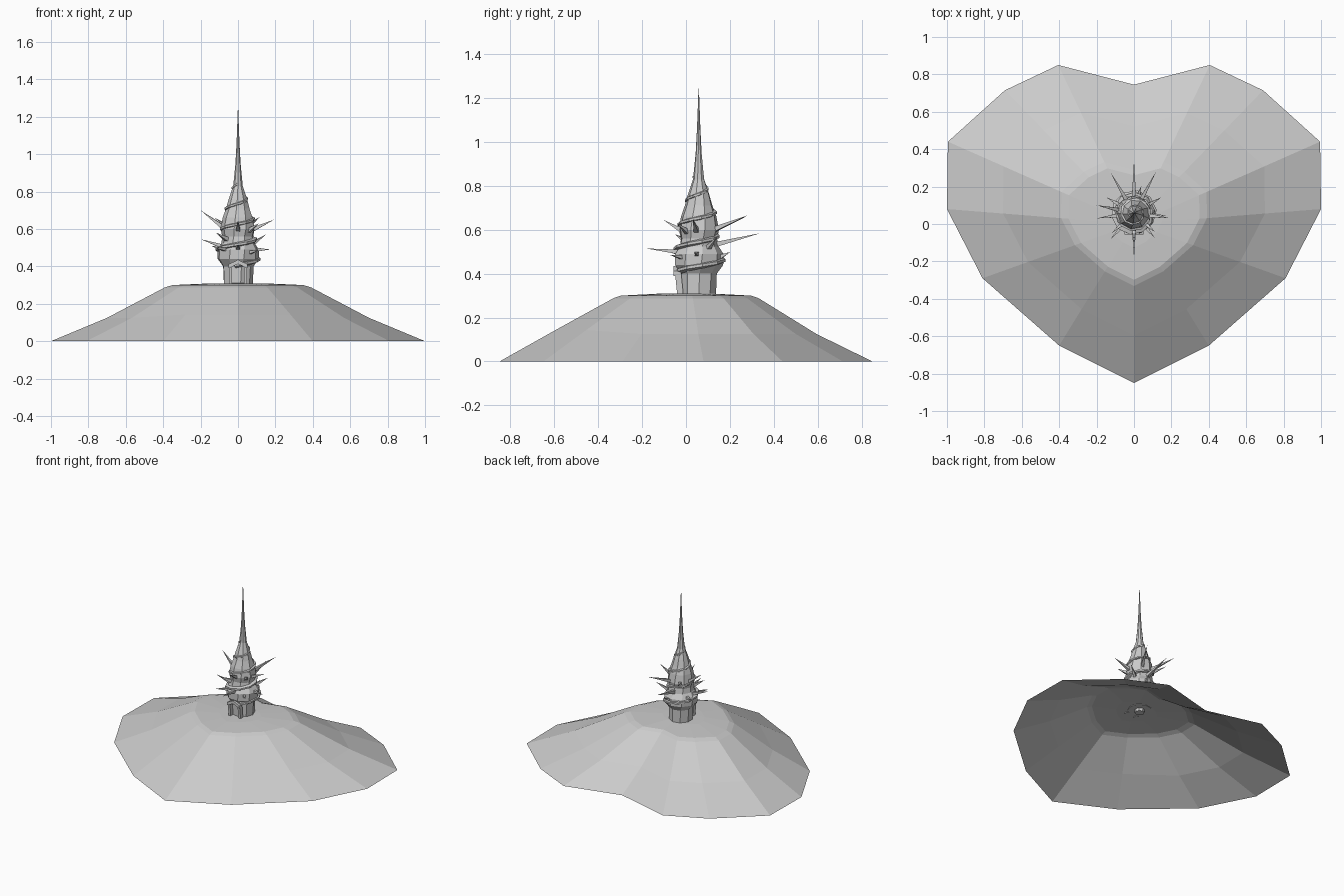
import bpy, bmesh
from math import sin, cos, pi, radians
from mathutils import Vector

if "Cube" in bpy.data.objects:
    bpy.data.objects.remove(bpy.data.objects["Cube"])

CX, CY = 0.0, 0.058   # tower axis


def make(name, bm, recalc=True):
    if recalc:
        bmesh.ops.recalc_face_normals(bm, faces=bm.faces)
    me = bpy.data.meshes.new(name)
    bm.to_mesh(me)
    bm.free()
    ob = bpy.data.objects.new(name, me)
    bpy.context.collection.objects.link(ob)
    return ob


def skin(bm, rings, closed=True):
    # bridge consecutive rings of vertices
    for a, b in zip(rings, rings[1:]):
        n = len(a)
        for i in range(n if closed else n - 1):
            j = (i + 1) % n
            bm.faces.new((a[i], a[j], b[j], b[i]))


# heart-shaped open shell hill
half = [(0.40, -0.65), (0.81, -0.29), (1.0, 0.08), (0.995, 0.44),
        (0.69, 0.715), (0.405, 0.85)]
outline = [(0, -0.85)] + half + [(0, 0.745)] + [(-x, y) for x, y in reversed(half)]
bm = bmesh.new()
rings = []
for s, z in [(1, 0), (0.70, 0.125), (0.39, 0.288), (0.35, 0.300), (0.15, 0.309)]:
    rings.append([bm.verts.new((x * s, y * s, z + (0.018 if s == 0.70 and y < -0.5 else 0)))
                  for x, y in outline])
skin(bm, rings)
mid = bm.verts.new((0, 0.0, 0.310))
top = rings[-1]
for i in range(len(top)):
    bm.faces.new((top[i], top[(i + 1) % len(top)], mid))
make("heart_hill", bm)


def lathe(name, profile, sides, twist=0.0):
    bm = bmesh.new()
    rings = []
    for k, (r, z) in enumerate(profile):
        rings.append([bm.verts.new((CX + r * cos(2 * pi * i / sides + twist * k),
                                    CY + r * sin(2 * pi * i / sides + twist * k), z))
                      for i in range(sides)])
    skin(bm, rings)
    bm.faces.new(rings[0])
    bm.faces.new(rings[-1])
    return make(name, bm)


# tower body and its long needle
lathe("tower", [(0.080, 0.305), (0.083, 0.40), (0.112, 0.44), (0.113, 0.49),
                (0.090, 0.525), (0.084, 0.56), (0.093, 0.60), (0.082, 0.66),
                (0.064, 0.71), (0.050, 0.76), (0.026, 0.83), (0.014, 0.95),
                (0.008, 1.06), (0.001, 1.245)], 9, 0.05)
# little foot that pokes through under the hill
lathe("foot_pin", [(0.032, 0.285), (0.036, 0.32)], 8)

# spiral ledge winding up the tower
guide = [(0.40, 0.088), (0.44, 0.113), (0.50, 0.112), (0.56, 0.088), (0.62, 0.090),
         (0.66, 0.083), (0.71, 0.065), (0.76, 0.049), (0.83, 0.025), (0.90, 0.014)]


def radius_at(z):
    for (z0, r0), (z1, r1) in zip(guide, guide[1:]):
        if z <= z1:
            return r0 + (r1 - r0) * (z - z0) / (z1 - z0)
    return guide[-1][1]


bm = bmesh.new()
rings = []
steps, turns = 40, 4
for k in range(steps + 1):
    t = k / steps
    a = radians(-100) + 2 * pi * turns * t
    z = 0.405 + 0.435 * t
    r = radius_at(z)
    w, h = 0.011 * (1 - 0.6 * t), 0.014 * (1 - 0.3 * t)
    rings.append([bm.verts.new((CX + rr * cos(a), CY + rr * sin(a), zz)) for rr, zz in
                  [(r - 0.012, z - h), (r + w, z - h * 0.4), (r + w, z + h * 0.5), (r - 0.012, z + h)]])
skin(bm, rings)
bm.faces.new(rings[0])
bm.faces.new(rings[-1])
make("spiral_ledge", bm)


# four-sided thorns: (angle, base z, tip reach, tip z)
def thorn(bm, ang, z0, reach, z1, base=0.016):
    a = radians(ang)
    out = Vector((cos(a), sin(a), 0))
    axis = Vector((CX, CY, 0))
    p = axis + out * (radius_at(z0) - 0.014) + Vector((0, 0, z0))
    q = axis + out * reach + Vector((0, 0, z1))
    d = (q - p).normalized()
    u = d.cross(Vector((0, 0, 1))).normalized()
    v = u.cross(d)
    ring = [bm.verts.new(p + (u * cos(i * pi / 2 + pi / 4) + v * sin(i * pi / 2 + pi / 4)) * base)
            for i in range(4)]
    tip = bm.verts.new(q)
    for i in range(4):
        bm.faces.new((ring[i], ring[(i + 1) % 4], tip))
    bm.faces.new(ring[::-1])


upper = [(-90, 0.595, 0.16, 0.645), (-42, 0.59, 0.15, 0.63), (-8, 0.595, 0.195, 0.65),
         (62, 0.60, 0.25, 0.665), (90, 0.535, 0.282, 0.585), (120, 0.60, 0.25, 0.66),
         (168, 0.605, 0.205, 0.70), (222, 0.545, 0.16, 0.58)]
lower = [(-90, 0.50, 0.24, 0.515), (-50, 0.475, 0.17, 0.485), (-5, 0.49, 0.175, 0.49),
         (30, 0.52, 0.17, 0.57), (75, 0.475, 0.15, 0.50), (150, 0.50, 0.17, 0.51),
         (188, 0.51, 0.20, 0.545), (228, 0.49, 0.19, 0.50)]
bm = bmesh.new()
for args in upper:
    thorn(bm, *args)
for args in lower:
    thorn(bm, *args, base=0.014)
make("thorns", bm)


# doorway: leaning posts and an arch at the front of the tower
def box(bm, c, s):
    vs = bmesh.ops.create_cube(bm, size=1)["verts"]
    for v in vs:
        v.co = Vector((v.co.x * s[0] + c[0], v.co.y * s[1] + c[1], v.co.z * s[2] + c[2]))
    return vs


bm = bmesh.new()
for sx in (-1, 1):
    for v in box(bm, (sx * 0.040, -0.026, 0.355), (0.018, 0.028, 0.10)):
        if v.co.z > 0.36:
            v.co.y -= 0.010
    for v in box(bm, (sx * 0.024, -0.040, 0.412), (0.052, 0.034, 0.022)):
        v.co.z += 0.014 - abs(v.co.x) * 0.5
make("doorway", bm)
